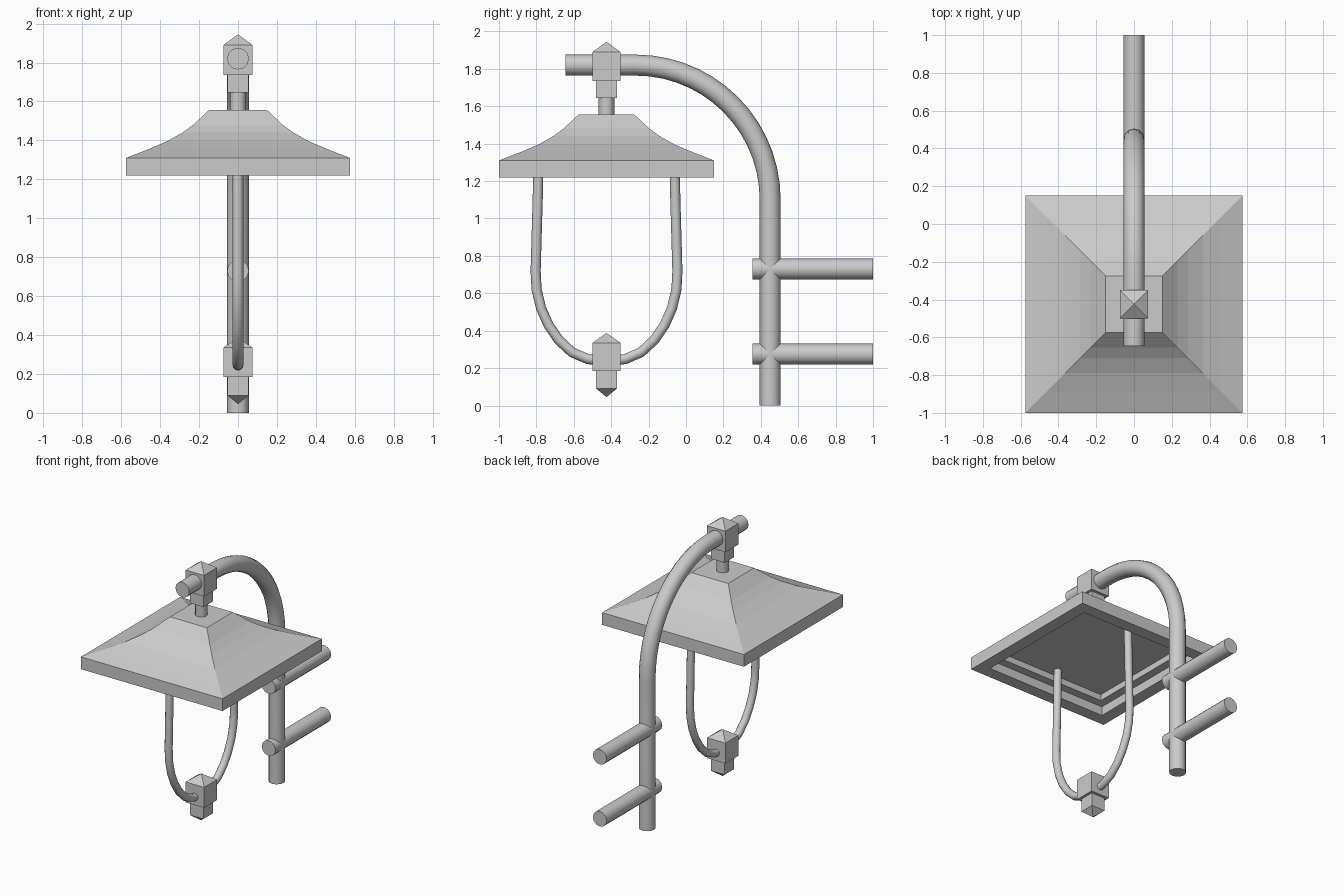
import bpy, bmesh, math

if "Cube" in bpy.data.objects:
    bpy.data.objects.remove(bpy.data.objects["Cube"])

LAMP_Y = -0.425   # centre line of the hanging lamp
POLE_Y = 0.45     # centre line of the upright


def square_loft(name, profile):
    """Stack square rings (half width, z) into a closed flat-faced solid."""
    bm = bmesh.new()
    rings = []
    for h, z in profile:
        rings.append([bm.verts.new((sx * h, LAMP_Y + sy * h, z))
                      for sx, sy in ((-1, -1), (1, -1), (1, 1), (-1, 1))])
    for a, b in zip(rings, rings[1:]):
        for i in range(4):
            j = (i + 1) % 4
            bm.faces.new((a[i], a[j], b[j], b[i]))
    bm.faces.new(rings[0])
    bm.faces.new(rings[-1])
    bmesh.ops.remove_doubles(bm, verts=bm.verts, dist=1e-5)
    bmesh.ops.recalc_face_normals(bm, faces=bm.faces)
    me = bpy.data.meshes.new(name)
    bm.to_mesh(me)
    bm.free()
    ob = bpy.data.objects.new(name, me)
    bpy.context.collection.objects.link(ob)
    return ob


def tube(name, points, radius):
    """Round bar along (y, z) points in the x = 0 plane."""
    cu = bpy.data.curves.new(name, 'CURVE')
    cu.dimensions = '3D'
    cu.bevel_depth = radius
    cu.bevel_resolution = 4
    cu.use_fill_caps = True
    sp = cu.splines.new('POLY')
    sp.points.add(len(points) - 1)
    for p, (y, z) in zip(sp.points, points):
        p.co = (0, y, z, 1)
    ob = bpy.data.objects.new(name, cu)
    bpy.context.collection.objects.link(ob)
    bpy.ops.object.select_all(action='DESELECT')
    ob.select_set(True)
    bpy.context.view_layer.objects.active = ob
    bpy.ops.object.convert(target='MESH')
    bpy.ops.object.shade_smooth_by_angle(angle=math.radians(40))
    return bpy.context.object


# Curved pole: upright, quarter bend, horizontal arm
R = 0.72
bend = [(POLE_Y - R + R * math.cos(a), 1.82 - R + R * math.sin(a))
        for a in (math.radians(90 * i / 14) for i in range(15))]
tube("curved_pole", [(POLE_Y, 0)] + bend + [(-0.645, 1.82)], 0.056)

# Wall brackets
for label, z in (("lower", 0.275), ("upper", 0.73)):
    tube(label + "_wall_bracket", [(0.355, z), (1.0, z)], 0.056)

# Clamp on the arm with its pyramid cap and short neck
square_loft("top_clamp", [(0.055, 1.645), (0.055, 1.735), (0.075, 1.735),
                          (0.075, 1.89), (0, 1.945)])
tube("shade_stem", [(LAMP_Y, 1.53), (LAMP_Y, 1.66)], 0.042)

# Flared square shade with a stepped recess underneath
square_loft("lamp_shade", [
    (0.15, 1.555), (0.23, 1.48), (0.285, 1.44), (0.365, 1.395),
    (0.46, 1.355), (0.575, 1.31), (0.575, 1.22),
    (0.485, 1.22), (0.485, 1.285), (0.425, 1.285), (0.425, 1.33)])

# Hanging loop, mirrored about the lamp centre line
half = [(0.363, 1.33), (0.368, 1.1), (0.379, 0.72), (0.374, 0.62),
        (0.350, 0.52), (0.310, 0.43), (0.255, 0.35), (0.185, 0.285),
        (0.10, 0.248)]
loop = ([(LAMP_Y - d, z) for d, z in half] + [(LAMP_Y, 0.238)]
        + [(LAMP_Y + d, z) for d, z in reversed(half)])
tube("hanging_loop", loop, 0.027)

# Pointed finial at the bottom of the loop
square_loft("bottom_finial", [(0, 0.045), (0.055, 0.09), (0.055, 0.185),
                              (0.075, 0.185), (0.075, 0.335), (0, 0.388)])
